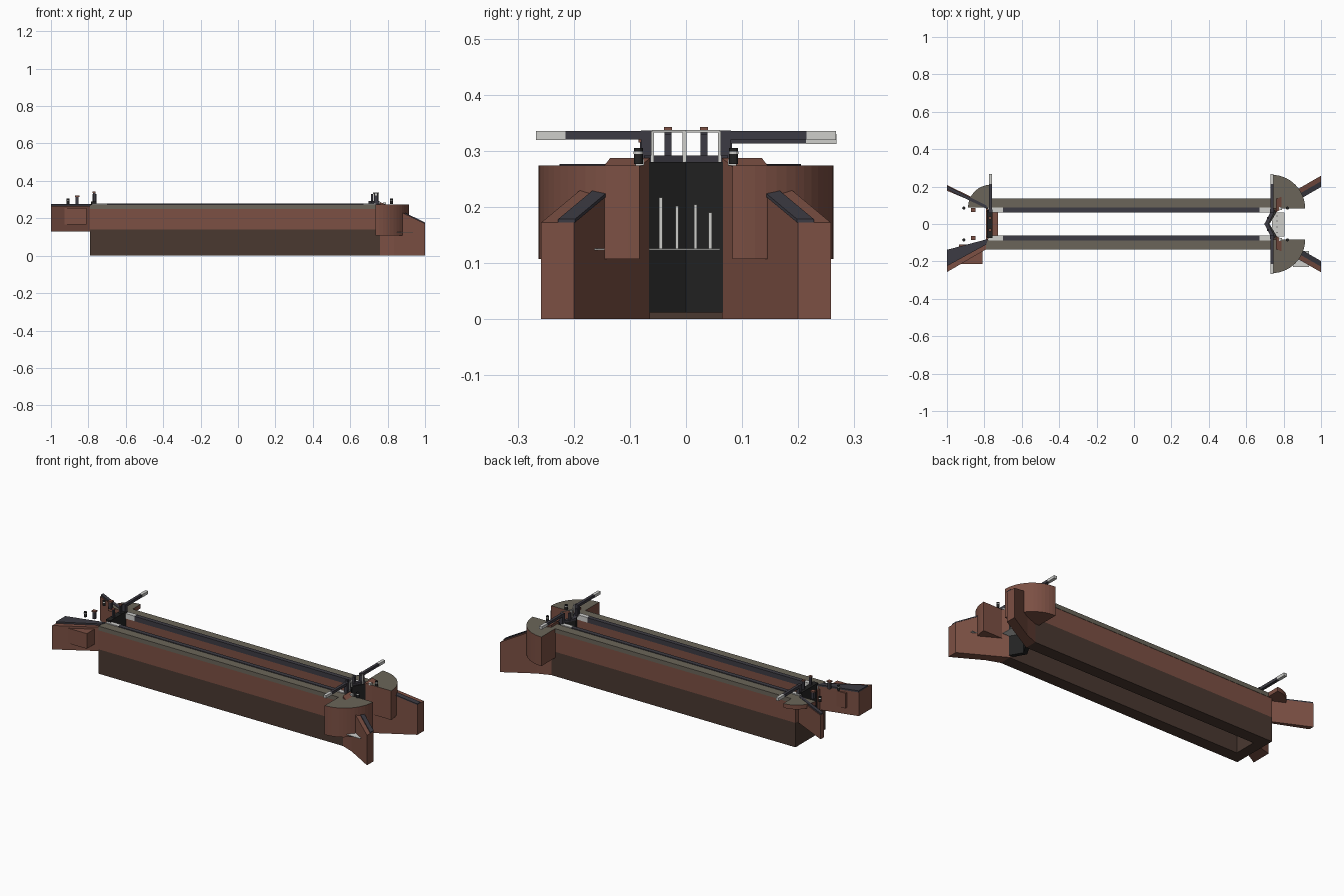
import bpy, bmesh, math
from mathutils import Vector

cube = bpy.data.objects.get("Cube")
if cube:
    bpy.data.objects.remove(cube, do_unlink=True)


def material(name, r, g, b):
    m = bpy.data.materials.new(name)
    m.use_nodes = True
    m.diffuse_color = (r, g, b, 1)
    m.node_tree.nodes["Principled BSDF"].inputs["Base Color"].default_value = (r, g, b, 1)
    return m


BRICK = material("red brick", 0.2, 0.08, 0.057)
WET = material("wet brick", 0.068, 0.04, 0.03)
STONE = material("olive stone", 0.145, 0.13, 0.1)
SLATE = material("slate coping", 0.046, 0.044, 0.056)
BLACK = material("black timber", 0.016, 0.016, 0.016)
WHITE = material("white paint", 0.62, 0.62, 0.6)


def prism(name, outline, z0, z1, mat, top_mat=None):
    """Upright prism; z0 and z1 may be numbers or functions of x."""
    def height(z, x):
        return z(x) if callable(z) else z
    bm = bmesh.new()
    low = [bm.verts.new((x, y, height(z0, x))) for x, y in outline]
    high = [bm.verts.new((x, y, height(z1, x))) for x, y in outline]
    n = len(outline)
    bm.faces.new(low)
    bm.faces.new(high)
    for i in range(n):
        j = (i + 1) % n
        bm.faces.new((low[i], low[j], high[j], high[i]))
    bmesh.ops.recalc_face_normals(bm, faces=bm.faces[:])
    mesh = bpy.data.meshes.new(name)
    mesh.materials.append(mat)
    if top_mat:
        mesh.materials.append(top_mat)
        for f in bm.faces:
            f.material_index = int(f.normal.z > 0.5)
    bm.to_mesh(mesh)
    bm.free()
    obj = bpy.data.objects.new(name, mesh)
    bpy.context.scene.collection.objects.link(obj)
    return obj


def box(name, x, y, z, mat, top_mat=None):
    return prism(name, [(x[0], y[0]), (x[1], y[0]), (x[1], y[1]), (x[0], y[1])], z[0], z[1], mat, top_mat)


def span(s, a, b):
    return tuple(sorted((s * a, s * b)))


def circle(cx, cy, r, n=12):
    return [(cx + r * math.cos(math.tau * i / n), cy + r * math.sin(math.tau * i / n)) for i in range(n)]


def quadrant(cx, cy, r, dx, dy, n=14):
    arc = [math.pi / 2 * i / n for i in range(n + 1)]
    return [(cx, cy)] + [(cx + dx * r * math.cos(a), cy + dy * r * math.sin(a)) for a in arc]


def wing_top(x):
    return 0.172 + (1 - x) * 0.48


def coping_top(x):
    return wing_top(x) + 0.006


for s, side in ((-1, "right"), (1, "left")):
    # Chamber walls
    box(side + "_lower_wall", (-0.79, 0.76), span(s, 0.065, 0.135), (0, 0.14), WET)
    box(side + "_upper_wall", (-0.79, 0.74), span(s, 0.065, 0.135), (0.14, 0.25), BRICK)
    box(side + "_wall_top", (-0.79, 0.735), span(s, 0.087, 0.137), (0.25, 0.274), STONE)
    box(side + "_chamber_edge", (-0.70, 0.67), span(s, 0.062, 0.087), (0.25, 0.278), SLATE)
    for x in ((-0.78, -0.70), (0.67, 0.735)):
        box(side + "_edge_slab", x, span(s, 0.062, 0.087), (0.25, 0.279), WHITE)

    # Lower wing walls with sloping tops
    prism(side + "_lower_wing", [(0.76, s * 0.064), (1, s * 0.2), (1, s * 0.258), (0.835, s * 0.163), (0.76, s * 0.135)],
          0, wing_top, BRICK)
    prism(side + "_lower_wing_coping", [(0.84, s * 0.106), (1, s * 0.198), (1, s * 0.228), (0.84, s * 0.136)],
          wing_top, coping_top, SLATE)

    # Beam platforms beside the lower gates
    prism(side + "_beam_platform", quadrant(0.735, s * 0.083, 0.18, 1, s), 0.107, 0.274, BRICK, STONE)

    # Mitre gate leaf, walkway rail and paddle posts
    prism(side + "_lower_gate", [(0.70, 0), (0.74, s * 0.068), (0.765, s * 0.068), (0.725, 0)], 0.012, 0.28, BLACK)
    prism(side + "_gate_walkway", [(0.697, 0), (0.735, s * 0.075), (0.757, s * 0.075), (0.719, 0)], 0.28, 0.292, SLATE)
    prism(side + "_gate_rail", [(0.722, 0), (0.752, s * 0.06), (0.755, s * 0.06), (0.725, 0)], 0.333, 0.337, WHITE)
    box(side + "_rail_post", (0.748, 0.753), span(s, 0.057, 0.062), (0.275, 0.335), WHITE)
    box(side + "_gate_paddle_post", (0.71, 0.722), span(s, 0.026, 0.038), (0.285, 0.33), SLATE)

    # Lower balance beams
    box(side + "_beam_stand", (0.728, 0.748), span(s, 0.06, 0.08), (0.275, 0.336), SLATE)
    box(side + "_balance_beam", (0.73, 0.746), span(s, 0.06, 0.22), (0.32, 0.335), SLATE)
    box(side + "_balance_beam_tip", (0.729, 0.747), span(s, 0.215, 0.267), (0.3195, 0.3355), WHITE)

    # Bollards and paddle gear
    for x in (-0.91, 0.82):
        prism(side + "_bollard", circle(x, s * 0.085, 0.008), 0.276, 0.305, BLACK)
        prism(side + "_bollard_band", circle(x, s * 0.085, 0.0085), 0.294, 0.299, WHITE)
    box(side + "_paddle_stand", (-0.868, -0.852), span(s, 0.066, 0.082), (0.275, 0.315), SLATE)
    box(side + "_paddle_cap", (-0.872, -0.848), span(s, 0.063, 0.085), (0.315, 0.321), BRICK)
    box(side + "_paddle_block", (0.775, 0.79), span(s, 0.075, 0.09), (0.274, 0.285), WHITE)

    # Upper gate posts with caps
    box(side + "_upper_gate_post", (-0.775, -0.763), span(s, 0.026, 0.038), (0.28, 0.336), SLATE)
    box(side + "_upper_post_cap", (-0.777, -0.761), span(s, 0.025, 0.039), (0.336, 0.342), BRICK)

# Upper wing walls, the right one thicker than the left
prism("right_upper_wing", [(-0.78, -0.085), (-1, -0.14), (-1, -0.257), (-0.79, -0.135)], 0.13, 0.267, BRICK)
prism("right_upper_wing_coping", [(-0.78, -0.08), (-1, -0.138), (-1, -0.225), (-0.79, -0.11)], 0.267, 0.276, SLATE)
prism("left_upper_wing", [(-0.78, 0.085), (-1, 0.178), (-1, 0.208), (-0.79, 0.107)], 0.13, 0.267, BRICK)
prism("left_upper_wing_coping", [(-0.78, 0.078), (-1, 0.184), (-1, 0.205), (-0.79, 0.1)], 0.267, 0.276, SLATE)
box("right_wing_buttress", (-0.935, -0.81), (-0.215, -0.11), (0.168, 0.255), BRICK)
prism("left_upper_platform", quadrant(-0.765, 0.088, 0.122, -1, 1), 0.25, 0.274, BRICK, STONE)

# Upper gate, cill and its single balance beam
box("upper_cill", (-0.79, -0.728), (-0.066, 0.066), (0, 0.14), WET, BRICK)
box("upper_gate", (-0.785, -0.757), (-0.068, 0.068), (0.13, 0.28), BLACK)
box("upper_gate_walkway", (-0.787, -0.757), (-0.075, 0.075), (0.28, 0.29), BLACK)
box("upper_beam_stand", (-0.777, -0.757), (0.058, 0.078), (0.275, 0.33), SLATE)
box("upper_balance_beam", (-0.775, -0.759), (0.058, 0.22), (0.313, 0.329), SLATE)
box("upper_balance_beam_tip", (-0.776, -0.758), (0.214, 0.268), (0.3125, 0.3295), WHITE)

# Centre rail post, leaking water and foam
box("centre_rail_post", (0.722, 0.728), (-0.006, 0.001), (0.28, 0.335), WHITE)
for y, top in ((-0.045, 0.217), (-0.016, 0.202), (0.017, 0.204), (0.043, 0.19)):
    box("gate_leak", (0.763, 0.768), (y - 0.003, y + 0.003), (0.125, top), WHITE)
box("gate_foam", (0.738, 0.805), (-0.066, 0.061), (0.123, 0.126), WHITE)
box("sluice_foam", (0.85, 0.935), (-0.23, -0.145), (0.123, 0.126), WHITE)
box("sluice_outlet", (0.855, 0.895), (-0.153, -0.147), (0.125, 0.162), SLATE)
